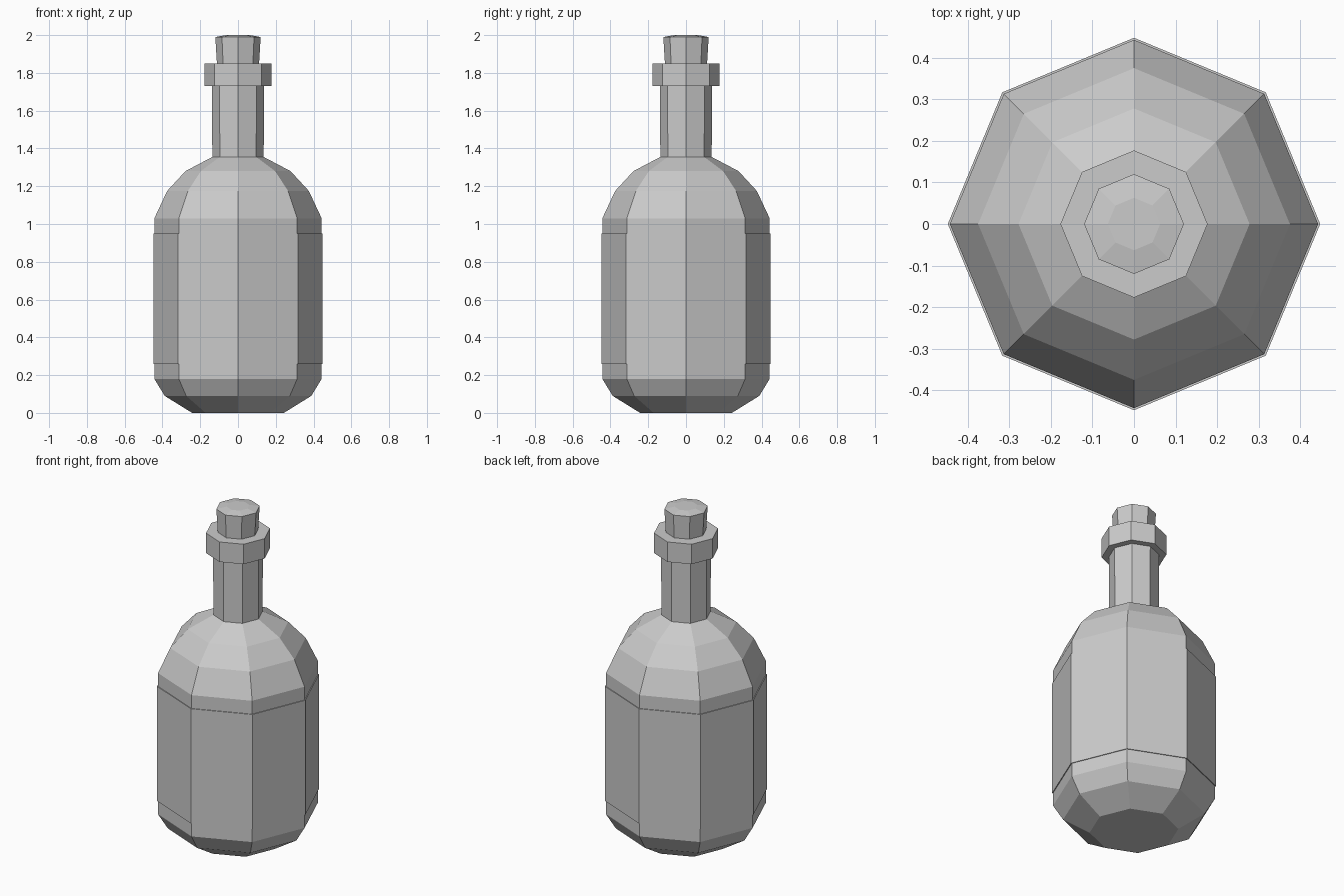
import bpy, bmesh
from math import cos, sin, tau

if "Cube" in bpy.data.objects:
    bpy.data.objects.remove(bpy.data.objects["Cube"])

SIDES = 8


def lathe(name, profile, cap_bottom=True, cap_top=True, closed=False):
    """Sweep (radius, height) points around z into a flat-faced octagonal part."""
    bm = bmesh.new()
    rings = [[bm.verts.new((r * cos(tau * i / SIDES), r * sin(tau * i / SIDES), z))
              for i in range(SIDES)] for r, z in profile]
    pairs = list(zip(rings, rings[1:]))
    if closed:
        pairs.append((rings[-1], rings[0]))
    for low, high in pairs:
        for i in range(SIDES):
            j = (i + 1) % SIDES
            bm.faces.new((low[i], low[j], high[j], high[i]))
    if not closed:
        if cap_bottom:
            bm.faces.new(rings[0][::-1])
        if cap_top:
            bm.faces.new(rings[-1])
    bmesh.ops.recalc_face_normals(bm, faces=bm.faces)
    mesh = bpy.data.meshes.new(name)
    bm.to_mesh(mesh)
    bm.free()
    obj = bpy.data.objects.new(name, mesh)
    bpy.context.collection.objects.link(obj)
    return obj


# Rounded body, shoulder and neck
lathe("bottle_body", [(0.243, 0), (0.388, 0.09), (0.443, 0.18), (0.443, 1.03),
                      (0.375, 1.175), (0.278, 1.28), (0.136, 1.355), (0.138, 1.74)])

# Thin label band wrapped around the body
lathe("label_band", [(0.443, 0.26), (0.448, 0.26), (0.448, 0.95), (0.443, 0.95)],
      closed=True)

# Lip collar at the top of the neck
lathe("neck_collar", [(0.177, 1.73), (0.177, 1.85)])

# Slightly flared stopper with a shallow bevelled top
lathe("cork", [(0.111, 1.84), (0.12, 1.99), (0.063, 2.0)])
